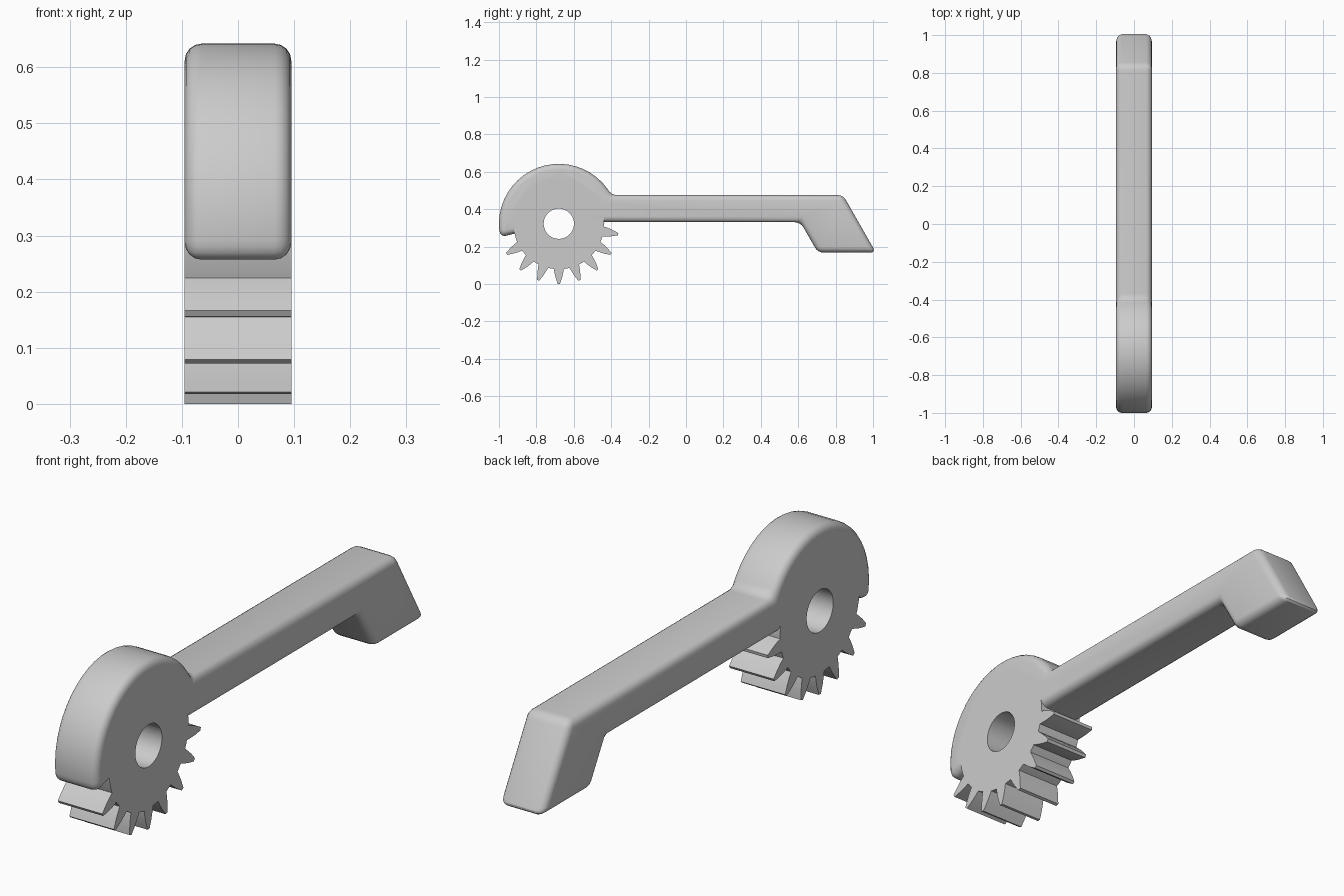
import bpy
import bmesh
from math import radians, sin, cos, asin, pi

cube = bpy.data.objects.get("Cube")
if cube:
    bpy.data.objects.remove(cube, do_unlink=True)

HALF_WIDTH = 0.095
AXIS_Y, AXIS_Z = -0.68, 0.322
RIM, ROOT, BORE = 0.32, 0.243, 0.081

grey = bpy.data.materials.new("light grey")
grey.use_nodes = True
grey.diffuse_color = (0.6, 0.6, 0.6, 1)
grey.node_tree.nodes["Principled BSDF"].inputs["Base Color"].default_value = (0.6, 0.6, 0.6, 1)


def polar(radius, angle):
    """Point around the axle; angle is measured from straight down towards +y."""
    return AXIS_Y + radius * sin(angle), AXIS_Z - radius * cos(angle)


def extrude(name, outline, half_width):
    """Extrude a side profile (y, z) across x."""
    bm = bmesh.new()
    face = bm.faces.new([bm.verts.new((-half_width, y, z)) for y, z in outline])
    new = bmesh.ops.extrude_face_region(bm, geom=[face])["geom"]
    verts = [v for v in new if isinstance(v, bmesh.types.BMVert)]
    bmesh.ops.translate(bm, verts=verts, vec=(2 * half_width, 0, 0))
    bmesh.ops.recalc_face_normals(bm, faces=bm.faces)
    mesh = bpy.data.meshes.new(name)
    bm.to_mesh(mesh)
    bm.free()
    mesh.materials.append(grey)
    obj = bpy.data.objects.new(name, mesh)
    bpy.context.collection.objects.link(obj)
    return obj


def apply_modifiers(obj):
    bpy.ops.object.select_all(action="DESELECT")
    obj.select_set(True)
    bpy.context.view_layer.objects.active = obj
    for mod in list(obj.modifiers):
        bpy.ops.object.modifier_apply(modifier=mod.name)


def boolean(obj, other, operation):
    mod = obj.modifiers.new(operation.title(), "BOOLEAN")
    mod.operation = operation
    mod.solver = "EXACT"
    mod.object = other
    apply_modifiers(obj)
    bpy.data.objects.remove(other, do_unlink=True)


# Lever body: round hub, straight arm and slanted handle in one profile
ARM_TOP, ARM_BOTTOM, HANDLE_BOTTOM = 0.475, 0.33, 0.168
joint = pi / 2 + asin((ARM_TOP - AXIS_Z) / RIM)
hub_end = radians(283)
STEPS = 22
outline = [polar(RIM, joint + (hub_end - joint) * i / STEPS) for i in range(STEPS + 1)]
outline += [(AXIS_Y, ARM_BOTTOM), (0.612, ARM_BOTTOM), (0.705, HANDLE_BOTTOM),
            (1.015, HANDLE_BOTTOM), (0.84, ARM_TOP)]
lever = extrude("lever", outline, HALF_WIDTH)
bevel = lever.modifiers.new("Rounded edges", "BEVEL")
bevel.width = 0.03
bevel.segments = 4
bevel.limit_method = "ANGLE"
bevel.angle_limit = radians(20)
bevel.use_clamp_overlap = False
apply_modifiers(lever)

# Gear sector: toothed below, plain above
tooth = [(ROOT, 0.027), (0.265, 0.023), (0.29, 0.017), (0.31, 0.010), (0.322, 0.006)]
profile = []
for degrees in range(-60, 81, 20):
    middle = radians(degrees)
    profile += [polar(r, middle - w / r) for r, w in tooth]
    profile += [polar(r, middle + w / r) for r, w in reversed(tooth)]
    profile.append(polar(ROOT, middle + radians(10)))
profile += [polar(ROOT, radians(a)) for a in range(100, 291, 10)]
gear = extrude("gear_sector", profile, HALF_WIDTH)
boolean(lever, gear, "UNION")

# Axle hole
bore = extrude("axle_hole_cutter",
               [polar(BORE, 2 * pi * i / 40) for i in range(40)], 0.3)
bore.hide_render = True
boolean(lever, bore, "DIFFERENCE")

lever.name = "gear_lever"
bpy.ops.object.shade_smooth_by_angle(angle=radians(28))
